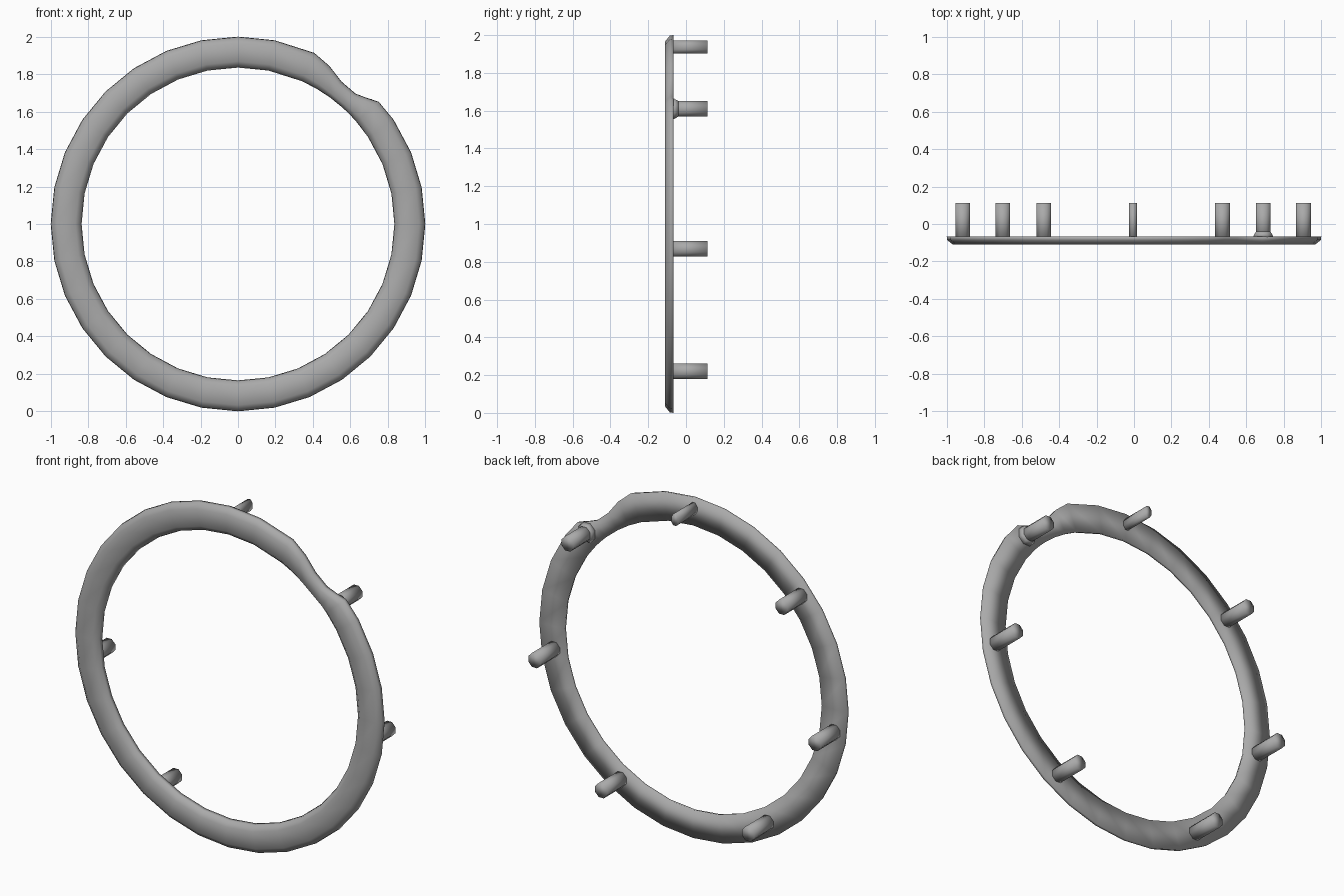
import bpy, bmesh, math
from mathutils import Matrix, Vector

if "Cube" in bpy.data.objects:
    bpy.data.objects.remove(bpy.data.objects["Cube"])

grey = bpy.data.materials.new("dark_grey")
grey.diffuse_color = (0.4, 0.4, 0.4, 1)
grey.use_nodes = True
grey.node_tree.nodes["Principled BSDF"].inputs["Base Color"].default_value = grey.diffuse_color


def finish(bm, name):
    bmesh.ops.recalc_face_normals(bm, faces=bm.faces)
    for f in bm.faces:
        f.smooth = True
    me = bpy.data.meshes.new(name)
    bm.to_mesh(me)
    bm.free()
    me.materials.append(grey)
    ob = bpy.data.objects.new(name, me)
    bpy.context.collection.objects.link(ob)
    return ob


# Ring: flat-backed rounded section swept around, with a worn notch upper right
R_IN, R_OUT = 0.835, 1.0
section = [(1.0, -0.067), (0.98, -0.086), (0.8, -0.11),
           (0.2, -0.11), (0.03, -0.086), (0.0, -0.067)]  # (fraction across, y)
notch = [(24, 1.0), (30, 0.975), (36, 0.94), (42, 0.937), (45.6, 0.962), (49, 0.995)]
stations = [(i * 11.25, R_OUT) for i in range(32) if not 20 < i * 11.25 < 50]
stations = sorted(stations + notch)

bm = bmesh.new()
loops = []
for deg, outer in stations:
    a = math.radians(deg)
    loop = []
    for t, y in section:
        r = R_IN + t * (outer - R_IN)
        loop.append(bm.verts.new((r * math.sin(a), y, 1 + r * math.cos(a))))
    loops.append(loop)
n = len(section)
for i, l0 in enumerate(loops):
    l1 = loops[(i + 1) % len(loops)]
    for j in range(n):
        k = (j + 1) % n
        bm.faces.new((l0[j], l0[k], l1[k], l1[j]))
finish(bm, "ring")


def peg(name, x, z, sx=0.04, sz=0.042, y0=-0.09, y1=0.113, flare=1.0):
    """Eight-sided peg along y; flare widens its root."""
    bm = bmesh.new()
    rot = Matrix.Rotation(math.radians(90), 4, 'X') @ Matrix.Rotation(math.radians(22.5), 4, 'Z')
    bmesh.ops.create_cone(bm, cap_ends=True, segments=8, radius1=1.06,
                          radius2=1.06, depth=1, matrix=rot)
    for v in bm.verts:
        t = 0.5 + v.co.y
        f = flare + (1 - flare) * t
        v.co = Vector((x + v.co.x * sx * f, y0 + t * (y1 - y0), z + v.co.z * sz * f))
    return finish(bm, name)


# Mounting pegs on the back, mirrored left and right
peg("top_peg", -0.005, 1.937, sx=0.022, sz=0.034)
for x, z, label in [(0.69, 1.61, "upper"), (0.905, 0.868, "middle"), (0.472, 0.22, "lower")]:
    peg(label + "_right_peg", x, z)
    peg(label + "_left_peg", -x - 0.01, z)

# Small flared collar where the ring bulges around the upper right peg
peg("peg_collar", 0.69, 1.61, y0=-0.07, y1=-0.04, flare=1.4)
